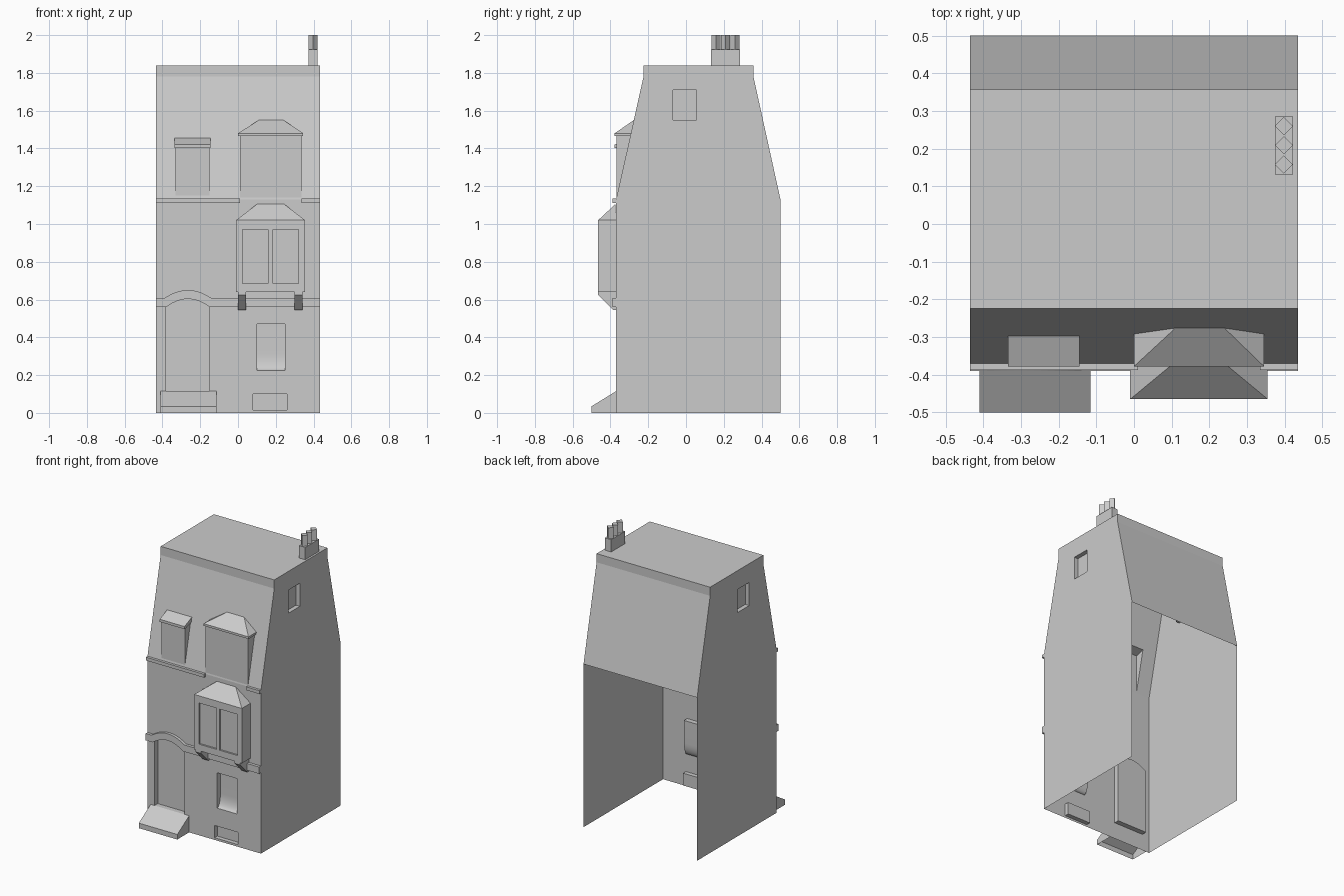
import bpy, bmesh, math
from mathutils import Vector

if "Cube" in bpy.data.objects:
    bpy.data.objects.remove(bpy.data.objects["Cube"])


def finish(name, bm):
    me = bpy.data.meshes.new(name)
    bm.to_mesh(me)
    bm.free()
    ob = bpy.data.objects.new(name, me)
    bpy.context.collection.objects.link(ob)
    return ob


def rect(u0, u1, v0, v1):
    return [(u0, v0), (u1, v0), (u1, v1), (u0, v1)]


def panel(name, outer, holes, place, outward):
    """Thin sheet with holes; each hole is (loop, depth), depth 0 = open, else a recess with a pane."""
    bm = bmesh.new()

    def loop(pts, d=0):
        vs = [bm.verts.new(place(u, v, d)) for u, v in pts]
        return vs

    def edges(vs):
        return [bm.edges.new((vs[i], vs[(i + 1) % len(vs)])) for i in range(len(vs))]

    es = edges(loop(outer))
    rims = [(loop(pts), pts, d) for pts, d in holes]
    for vs, _, _ in rims:
        es += edges(vs)
    bmesh.ops.triangle_fill(bm, edges=es, use_beauty=True, use_dissolve=False,
                            normal=Vector(outward))
    bm.faces.ensure_lookup_table()
    sheet = list(bm.faces)
    for vs, pts, d in rims:
        if d:
            back = loop(pts, d)
            n = len(vs)
            for i in range(n):
                j = (i + 1) % n
                bm.faces.new((vs[i], vs[j], back[j], back[i]))
            bm.faces.new(back)
    bmesh.ops.recalc_face_normals(bm, faces=bm.faces)
    sheet[0].normal_update()
    if sheet[0].normal.dot(Vector(outward)) < 0:
        bmesh.ops.reverse_faces(bm, faces=bm.faces)
    return finish(name, bm)


def prism(name, pts, lo, hi, axis="x", skip=(), flip=False):
    """Extruded profile; skip lists the profile edges left open."""
    bm = bmesh.new()
    put = (lambda p, d: (d, p[0], p[1])) if axis == "x" else (lambda p, d: (p[0], d, p[1]))
    a = [bm.verts.new(put(p, lo)) for p in pts]
    b = [bm.verts.new(put(p, hi)) for p in pts]
    n = len(pts)
    sides = [bm.faces.new((a[i], a[(i + 1) % n], b[(i + 1) % n], b[i])) for i in range(n)]
    bm.faces.new(a)
    bm.faces.new(b)
    bmesh.ops.recalc_face_normals(bm, faces=bm.faces)
    if flip:
        bmesh.ops.reverse_faces(bm, faces=bm.faces)
    bmesh.ops.delete(bm, geom=[sides[i] for i in skip], context="FACES")
    return finish(name, bm)


def hip(name, x0, x1, yf, yb, z0, t0, t1, yt, z1):
    """Three-sided hipped roof leaning against the house."""
    bm = bmesh.new()
    v = [bm.verts.new(c) for c in [(x0, yf, z0), (x1, yf, z0), (t1, yt, z1), (t0, yt, z1),
                                   (x0, yb, z0), (x1, yb, z0)]]
    for f in [(0, 1, 2, 3), (4, 0, 3), (1, 5, 2)]:
        bm.faces.new([v[i] for i in f])
    return finish(name, bm)


W, YF, YB, EAVE, BREAK, TOP = 0.435, -0.37, 0.5, 1.13, 1.78, 1.84
RF, RB = -0.225, 0.357


def slope(z):
    return YF + (RF - YF) * (z - EAVE) / (BREAK - EAVE)


def arch(x0, x1, z, rise, n=14):
    out = []
    for i in range(n + 1):
        t = i / n
        out.append((x0 + (x1 - x0) * t, z + rise * (1 - (2 * t - 1) ** 2)))
    return out


# Side walls with recessed attic window
gable = [(YF, 0), (YB, 0), (YB, EAVE), (RB, BREAK), (RB, TOP), (RF, TOP), (RF, BREAK), (YF, EAVE)]
for s, label in ((1, "right"), (-1, "left")):
    panel(label + "_wall", gable, [(rect(-0.07, 0.055, 1.55, 1.71), 0.03)],
          lambda u, v, d, s=s: (s * (W - d), u, v), (s, 0, 0))

# Front wall: door, cellar window, open bay and ground window
door = [(-0.15, 0.115), (-0.38, 0.115)] + arch(-0.38, -0.15, 0.56, 0.043)
panel("front_wall", rect(-W, W, 0, EAVE),
      [(door, 0.035), (rect(0.08, 0.26, 0.015, 0.10), 0.03),
       (rect(0.10, 0.25, 0.225, 0.47), 0), (rect(0.0, 0.345, 0.645, 1.02), 0)],
      lambda u, v, d: (u, YF + d, v), (0, -1, 0))

# Ground window recess with curved lower pane
curve = [(YF + 0.035 * math.sin(i * math.pi / 16), 0.225 + 0.09 * (1 - math.cos(i * math.pi / 16)))
         for i in range(9)]
pane = curve + [(YF + 0.035, 0.47), (YF, 0.47)]
ob = prism("ground_window", pane, 0.10, 0.25, skip=(len(pane) - 1,), flip=True)
bpy.context.view_layer.objects.active = ob
ob.select_set(True)
bpy.ops.object.shade_smooth_by_angle(angle=math.radians(35))

# Mansard slopes and flat top
panel("front_slope", rect(-W, W, EAVE, BREAK),
      [(rect(-0.33, -0.15, 1.15, 1.42), 0), (rect(0.01, 0.335, 1.14, 1.465), 0)],
      lambda u, v, d: (u, slope(v), v), (0, -1, 0.2))
crown = [(RF, BREAK), (RF, TOP), (RB, TOP), (RB, BREAK), (YB, EAVE)]
bm = bmesh.new()
rows = [[bm.verts.new((x, y, z)) for x in (-W, W)] for y, z in crown]
for a, b in zip(rows, rows[1:]):
    bm.faces.new((a[0], a[1], b[1], b[0]))
finish("roof", bm)

# Dormers
for label, x0, x1, zb, zc in (("left", -0.33, -0.15, 1.15, 1.42), ("right", 0.01, 0.335, 1.14, 1.465)):
    prism(label + "_dormer", [(slope(zb), zb), (-0.368, zb), (-0.368, zc), (slope(zc), zc)],
          x0, x1, skip=(2, 3))
prism("left_dormer_cap", [(-0.378, 1.402), (-0.378, 1.42), (slope(1.455), 1.455), (slope(1.42), 1.42),
                          (-0.368, 1.402)], -0.335, -0.145, skip=(2,))
prism("right_dormer_cap", [(-0.378, 1.465), (-0.378, 1.48), (slope(1.48), 1.48), (slope(1.465), 1.465)],
      0.0, 0.345, skip=(1, 2))
hip("right_dormer_roof", 0.0, 0.345, -0.378, slope(1.48), 1.48, 0.11, 0.24, slope(1.55), 1.55)

# Bay window
panel("bay_front", rect(-0.01, 0.355, 0.64, 1.02),
      [(rect(0.025, 0.16, 0.685, 0.97), 0.012), (rect(0.185, 0.32, 0.685, 0.97), 0.012)],
      lambda u, v, d: (u, -0.465 + d, v), (0, -1, 0))
prism("bay_sides", [(YF, 0.64), (-0.465, 0.64), (-0.465, 1.02), (YF, 1.02)], -0.01, 0.355, skip=(1, 2, 3))
hip("bay_roof", -0.01, 0.355, -0.465, YF, 1.02, 0.10, 0.245, -0.374, 1.105)
for i, x in enumerate((0.0, 0.3)):
    prism("bay_bracket_%d" % i, [(YF, 0.545), (-0.385, 0.545), (-0.465, 0.625), (-0.465, 0.64), (YF, 0.64)],
          x, x + 0.042)

# String course arching over the door, and cornices at the eaves
course = [(-W, 0.56)] + arch(-0.38, -0.15, 0.56, 0.043) + [(W, 0.56), (W, 0.607)] \
    + arch(-0.14, -0.39, 0.607, 0.043) + [(-W, 0.607)]
prism("string_course", course, -0.39, YF, axis="y")
for label, x0, x1 in (("left", -W, 0.01), ("right", 0.335, W)):
    prism(label + "_cornice", rect(-0.388, YF, 1.112, 1.135), x0, x1)

# Sloped door step, open underneath
prism("door_step", [(YF, 0), (-0.5, 0), (-0.5, 0.035), (YF, 0.115)], -0.41, -0.115, skip=(0, 3))

# Chimney with four-sided pots
prism("chimney", rect(0.132, 0.285, TOP, 1.925), 0.374, 0.422)
for i in range(3):
    bpy.ops.mesh.primitive_cone_add(vertices=4, radius1=0.024, radius2=0.024, depth=0.075,
                                    location=(0.398, 0.158 + 0.051 * i, 1.9625))
    bpy.context.object.name = "chimney_pot_%d" % i
